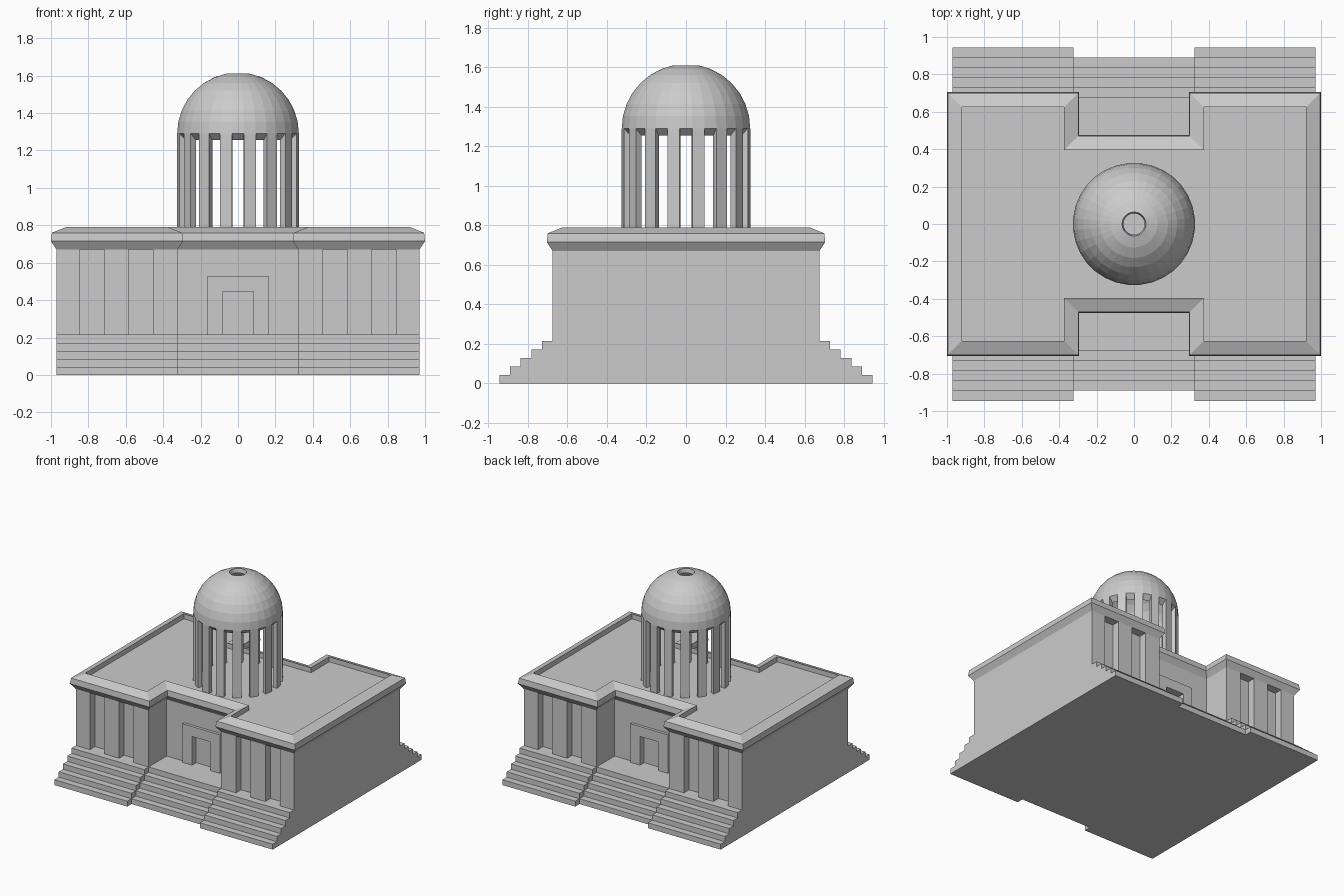
import bpy, bmesh, math

if "Cube" in bpy.data.objects:
    bpy.data.objects.remove(bpy.data.objects["Cube"])

stone = bpy.data.materials.new("grey stone")
stone.diffuse_color = (0.6, 0.6, 0.6, 1)
stone.use_nodes = True
stone.node_tree.nodes["Principled BSDF"].inputs["Base Color"].default_value = stone.diffuse_color

WX, WY = 0.97, 0.675      # outer walls
NX, NY = 0.323, 0.445     # entrance recess
FLOOR, EAVE = 0.215, 0.67


def loft(name, rings, cap=True, closed=False):
    """Skin a list of equal-length point rings; cap the ends or join them."""
    bm = bmesh.new()
    vs = [[bm.verts.new(p) for p in r] for r in rings]
    n = len(rings[0])
    pairs = list(zip(vs, vs[1:]))
    if closed:
        pairs.append((vs[-1], vs[0]))
    for a, b in pairs:
        for i in range(n):
            j = (i + 1) % n
            bm.faces.new((a[i], a[j], b[j], b[i]))
    if cap and not closed:
        bm.faces.new(vs[0][::-1])
        bm.faces.new(vs[-1])
    bmesh.ops.recalc_face_normals(bm, faces=bm.faces)
    me = bpy.data.meshes.new(name)
    bm.to_mesh(me)
    bm.free()
    me.materials.append(stone)
    ob = bpy.data.objects.new(name, me)
    bpy.context.collection.objects.link(ob)
    return ob


def box(name, x0, x1, y0, y1, z0, z1):
    base = [(x0, y0), (x1, y0), (x1, y1), (x0, y1)]
    return loft(name, [[(x, y, z) for x, y in base] for z in (z0, z1)])


def four_way(quarter):
    """Mirror a right-front quarter outline (from the centre out) to a full loop."""
    right = quarter + [(x, -y) for x, y in reversed(quarter)]
    return right + [(-x, -y) for x, y in right]


# stairs: stepped profile swept along x, the middle flight set back one tread
def stairs(name, x0, x1, y_out):
    rise, tread = FLOOR / 5, 0.054
    side = []
    for i in range(5):
        y = y_out - tread * i
        side += [(y, rise * i), (y, rise * (i + 1))]
    prof = side + [(-y, z) for y, z in reversed(side)]
    loft(name, [[(x, y, z) for y, z in prof] for x in (x0, x1)])


stairs("left_stairs", -WX, -NX, 0.945)
stairs("middle_stairs", -NX, NX, 0.891)
stairs("right_stairs", NX, WX, 0.945)

# walls: plan outline with door niche and window bays
BAY, DOOR_X, DOOR_IN = 0.065, 0.082, 0.03
q = [(DOOR_X, -NY + DOOR_IN), (DOOR_X, -NY), (NX, -NY), (NX, -WY)]
for x0, x1 in ((0.455, 0.585), (0.715, 0.845)):
    q += [(x0, -WY), (x0, -WY + BAY), (x1, -WY + BAY), (x1, -WY)]
q.append((WX, -WY))
plan = four_way(q)
loft("walls", [[(x, y, z) for x, y in plan] for z in (FLOOR, EAVE)])

# doorways, front and back
for s, tag in ((-1, "front"), (1, "back")):
    box(tag + "_door_lintel", -DOOR_X, DOOR_X,
        s * NY, s * (NY - DOOR_IN), 0.445, EAVE)
    arch = [(-0.165, FLOOR), (-0.165, 0.525), (0.165, 0.525), (0.165, FLOOR),
            (DOOR_X, FLOOR), (DOOR_X, 0.445), (-DOOR_X, 0.445), (-DOOR_X, FLOOR)]
    loft(tag + "_door_frame",
         [[(x, s * y, z) for x, z in arch] for y in (NY, NY + 0.022)])

# cornice, parapet and sunken roof: the plan offset outwards by d at height z
rings = []
for d, z in ((0, EAVE), (0.03, 0.715), (0.025, 0.76), (-0.05, 0.79), (-0.05, 0.75)):
    corner = [(NX - d, -NY - d), (NX - d, -WY - d), (WX + d, -WY - d)]
    rings.append([(x, y, z) for x, y in four_way(corner)])
loft("cornice_roof", rings)

# dome: open shell of 32 sides with a round opening at the top
SEG, R, RI, ZC = 32, 0.327, 0.292, 1.29
STEP = 2 * math.pi / SEG


def circle(r, z):
    return [(r * math.cos((i + 0.5) * STEP), r * math.sin((i + 0.5) * STEP), z)
            for i in range(SEG)]


angles = [math.radians(11.25 * i) for i in range(8)]
outer = [circle(R * math.cos(a), ZC + R * math.sin(a)) for a in angles]
inner = [circle(RI * math.cos(a), ZC + RI * math.sin(a)) for a in reversed(angles)]
inner.append(circle(RI, ZC - 0.035))
loft("dome", outer + inner, closed=True)

# colonnade: every second side of the drum is a pillar
for k in range(16):
    a0 = (2 * k + 0.5) * STEP
    a1 = a0 + STEP
    foot = [(r * math.cos(a), r * math.sin(a))
            for r, a in ((R, a0), (R, a1), (RI, a1), (RI, a0))]
    tops = (ZC, ZC, ZC - 0.035, ZC - 0.035)
    loft("dome_pillar_%02d" % (k + 1),
         [[(x, y, 0.75) for x, y in foot],
          [(x, y, z) for (x, y), z in zip(foot, tops)]])
